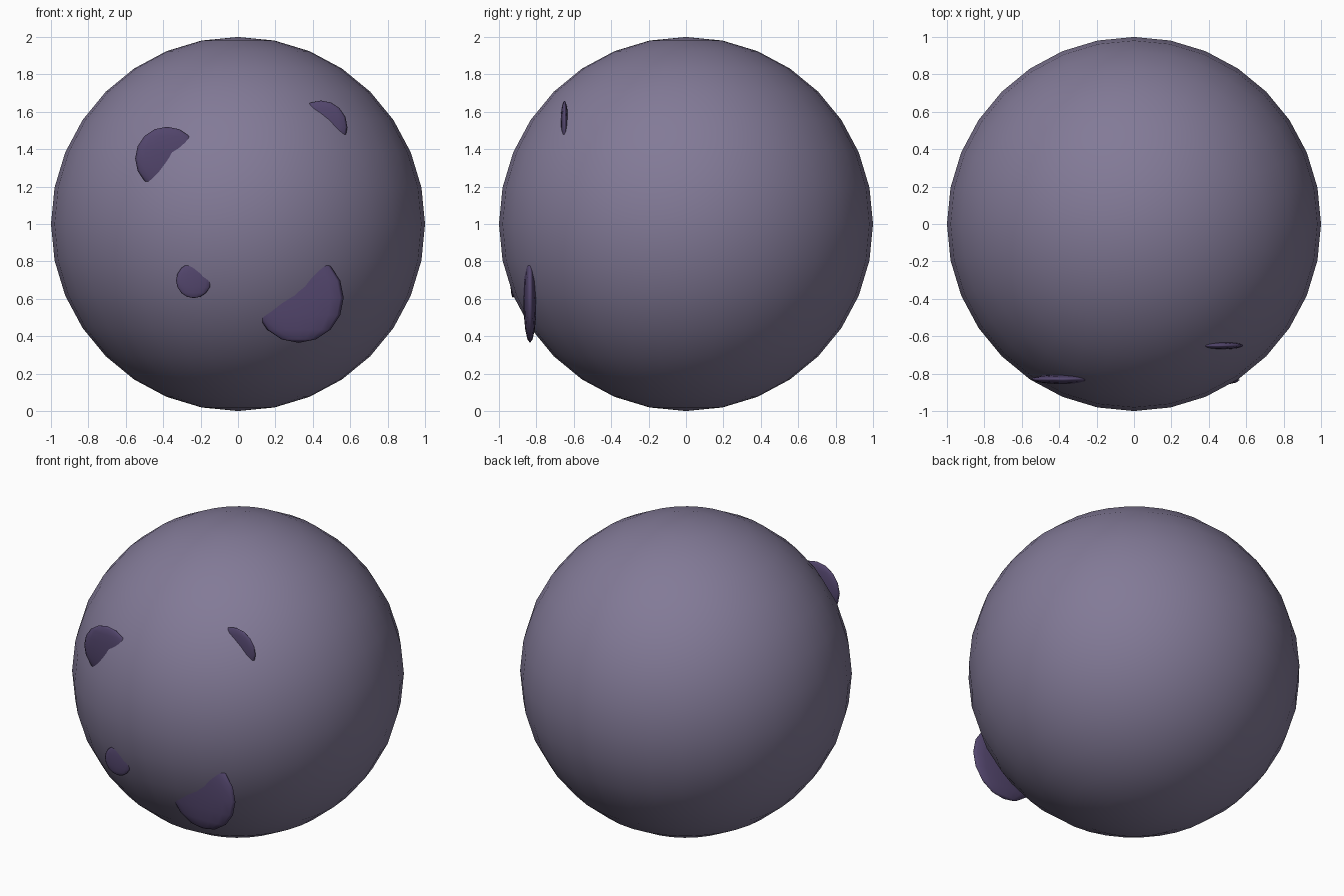
import bpy

if "Cube" in bpy.data.objects:
    bpy.data.objects.remove(bpy.data.objects["Cube"])


def make_material(name, rgb):
    mat = bpy.data.materials.new(name)
    mat.diffuse_color = (*rgb, 1.0)
    mat.use_nodes = True
    mat.node_tree.nodes["Principled BSDF"].inputs["Base Color"].default_value = mat.diffuse_color
    return mat


def add_ball(name, centre, scale, segments, rings, mat):
    bpy.ops.mesh.primitive_uv_sphere_add(segments=segments, ring_count=rings,
                                         radius=1.0, location=centre)
    ball = bpy.context.object
    ball.name = name
    ball.scale = scale
    bpy.ops.object.transform_apply(location=False, rotation=False, scale=True)
    ball.data.materials.append(mat)
    bpy.ops.object.shade_smooth()
    return ball


rock = make_material("dusty_lavender_rock", (0.225, 0.195, 0.31))
dark_rock = make_material("dark_purple_crater", (0.085, 0.06, 0.15))

# Main moon body
add_ball("moon_body", (0, 0, 1), (1, 1, 1), 32, 16, rock)

# Flattened crater discs half sunk into the front: x, y, z, radius
craters = {
    "crater_upper_left": (-0.38, -0.83, 1.35, 0.17),
    "crater_lower_right": (0.325, -0.834, 0.605, 0.24),
    "crater_upper_right": (0.443, -0.65, 1.518, 0.142),
    "crater_lower_left": (-0.237, -0.925, 0.698, 0.094),
}
for name, (x, y, z, r) in craters.items():
    add_ball(name, (x, y, z), (r, r * 0.15, r), 16, 8, dark_rock)
